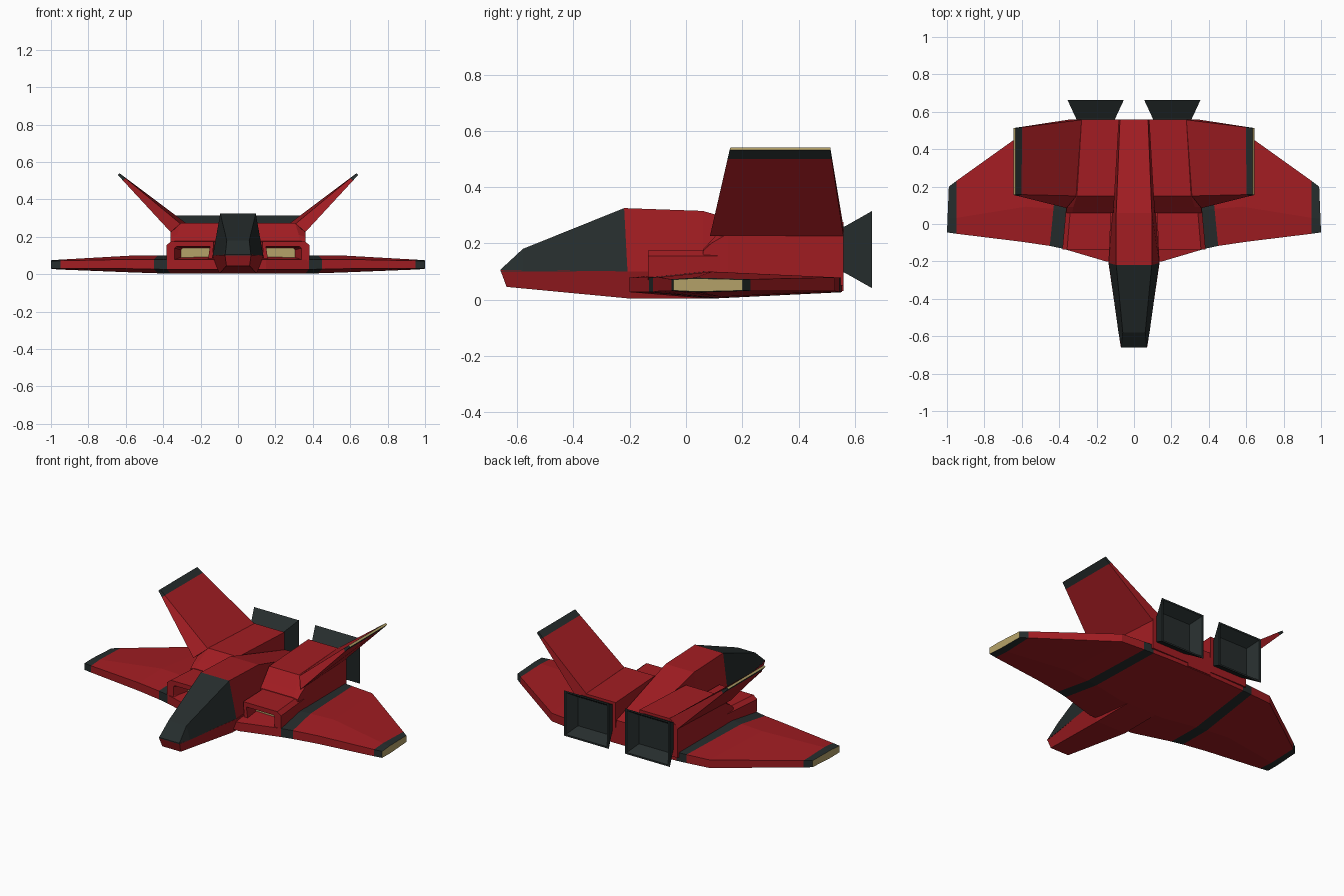
import bpy, bmesh

if "Cube" in bpy.data.objects:
    bpy.data.objects.remove(bpy.data.objects["Cube"])


def material(name, rgb):
    m = bpy.data.materials.new(name)
    m.diffuse_color = (*rgb, 1)
    m.use_nodes = True
    m.node_tree.nodes["Principled BSDF"].inputs["Base Color"].default_value = m.diffuse_color
    return m


RED = material("red_paint", (0.36, 0.012, 0.016))
DARK = material("dark_panel", (0.019, 0.026, 0.026))
GOLD = material("gold_trim", (0.46, 0.36, 0.14))


def loft(name, rings, mats, start=None, end=None, mirror=False):
    """Skin successive rings; mats has one material per band, start/end are cap materials."""
    bm = bmesh.new()
    slots = [RED, DARK, GOLD]
    loops = [[bm.verts.new(p) for p in ring] for ring in rings]
    n = len(loops[0])
    for a, b, mat in zip(loops, loops[1:], mats):
        for i in range(n):
            j = (i + 1) % n
            f = bm.faces.new((a[i], a[j], b[j], b[i]))
            f.material_index = slots.index(mat)
    for loop, mat in ((loops[0], start), (loops[-1], end)):
        if mat:
            bm.faces.new(loop).material_index = slots.index(mat)
    bmesh.ops.recalc_face_normals(bm, faces=bm.faces)
    me = bpy.data.meshes.new(name)
    bm.to_mesh(me)
    bm.free()
    for m in slots:
        me.materials.append(m)
    ob = bpy.data.objects.new(name, me)
    bpy.context.collection.objects.link(ob)
    if mirror:
        ob.modifiers.new("mirror", 'MIRROR')
    return ob


def trapezoid(y, wb, zb, wt, zt, lean=0.0):
    """Symmetric cross-section across x; lean shifts the bottom edge along y."""
    return [(-wb, y + lean, zb), (wb, y + lean, zb), (wt, y, zt), (-wt, y, zt)]


def box(y, x0, x1, z0, z1):
    return [(x0, y, z0), (x1, y, z0), (x1, y, z1), (x0, y, z1)]


# Lower hull and nose
loft("lower_hull", [
    trapezoid(-0.66, 0.062, 0.045, 0.07, 0.105, 0.022),
    trapezoid(-0.205, 0.10, 0.003, 0.137, 0.10, 0.01),
    trapezoid(0.06, 0.10, 0.004, 0.12, 0.10),
    trapezoid(0.56, 0.08, 0.03, 0.085, 0.10)], [RED] * 3, RED, RED)

# Dark canopy, then the spine falling away behind it
canopy_end = trapezoid(-0.22, 0.135, 0.10, 0.095, 0.325, 0.012)
loft("canopy", [
    trapezoid(-0.66, 0.07, 0.10, 0.068, 0.106),
    trapezoid(-0.58, 0.083, 0.10, 0.06, 0.18),
    canopy_end], [DARK] * 2, DARK, DARK)
loft("spine", [
    canopy_end,
    trapezoid(0.06, 0.115, 0.10, 0.095, 0.315),
    trapezoid(0.56, 0.083, 0.09, 0.075, 0.17)], [RED] * 2, RED, RED)


# Wings with dark stripe, dark tip band and gold tip edge
def wing_section(xf, yf, xr, yr, zb, zt, edge):
    def at(t, z):
        return (xf + (xr - xf) * t, yf + (yr - yf) * t, z)
    return [at(0, zb + edge), at(0, zt - edge), at(0.3, zt),
            at(1, zt - edge), at(1, zb + edge), at(0.35, zb)]


loft("wings", [
    wing_section(0.0, -0.20, 0.0, 0.555, 0.004, 0.10, 0.022),
    wing_section(0.15, -0.20, 0.15, 0.555, 0.004, 0.10, 0.022),
    wing_section(0.38, -0.132, 0.32, 0.55, 0.004, 0.10, 0.022),
    wing_section(0.45, -0.117, 0.385, 0.545, 0.005, 0.10, 0.022),
    wing_section(0.60, -0.095, 0.53, 0.53, 0.01, 0.099, 0.02),
    wing_section(0.95, -0.052, 0.95, 0.23, 0.025, 0.078, 0.006),
    wing_section(1.0, -0.045, 0.99, 0.20, 0.028, 0.075, 0.004)],
    [RED, RED, DARK, RED, RED, DARK], end=GOLD, mirror=True)


# Air intakes with recessed gold grilles
def intake_ring(y, s=1.0):
    prof = [(0.14, 0.03), (0.335, 0.03), (0.383, 0.08),
            (0.383, 0.155), (0.358, 0.175), (0.13, 0.175)]
    cx, cz = 0.245, 0.098
    return [(cx + (x - cx) * s, y, cz + (z - cz) * s) for x, z in prof]


loft("intakes", [
    [(x * 0.94, y, z) for x, y, z in intake_ring(0.12)],
    intake_ring(-0.135),
    box(-0.135, 0.165, 0.315, 0.05, 0.143)[:2]
    + [(0.34, -0.135, 0.085), (0.34, -0.135, 0.14), (0.33, -0.135, 0.148), (0.15, -0.135, 0.148)],
    box(-0.05, 0.165, 0.285, 0.045, 0.14)[:2]
    + [(0.305, -0.05, 0.075), (0.305, -0.05, 0.13), (0.295, -0.05, 0.14), (0.15, -0.05, 0.14)]],
    [RED, RED, RED], RED, GOLD, mirror=True)


# Engine housings
def housing_ring(y, xi, xt, xo, zt, zo):
    return [(xi, y, 0.05), (xi, y, zt), (xt, y, zt), (xo, y, zo), (xo, y, 0.05)]


loft("engine_housings", [
    housing_ring(0.06, 0.11, 0.33, 0.36, 0.178, 0.172),
    housing_ring(0.09, 0.108, 0.325, 0.36, 0.21, 0.20),
    housing_ring(0.15, 0.104, 0.305, 0.36, 0.275, 0.235),
    housing_ring(0.56, 0.08, 0.28, 0.335, 0.275, 0.235)], [RED] * 3, RED, RED, mirror=True)

# Canted tail fins
root = [(0.36, 0.085, 0.225), (0.335, 0.56, 0.225), (0.28, 0.557, 0.275), (0.308, 0.15, 0.27)]
tip = [(0.643, 0.155, 0.531), (0.643, 0.513, 0.531), (0.634, 0.513, 0.54), (0.634, 0.158, 0.54)]
band = [tuple(a + (b - a) * 0.9 for a, b in zip(p, q)) for p, q in zip(root, tip)]
loft("tail_fins", [root, band, tip], [RED, DARK], RED, GOLD, mirror=True)

# Flared square nozzles, hollow at the back
loft("nozzles", [
    box(0.53, 0.115, 0.295, 0.105, 0.255),
    box(0.565, 0.10, 0.31, 0.095, 0.26),
    box(0.662, 0.055, 0.355, 0.04, 0.315),
    box(0.662, 0.066, 0.344, 0.05, 0.305),
    box(0.60, 0.105, 0.305, 0.09, 0.265)], [DARK] * 4, DARK, DARK, mirror=True)
